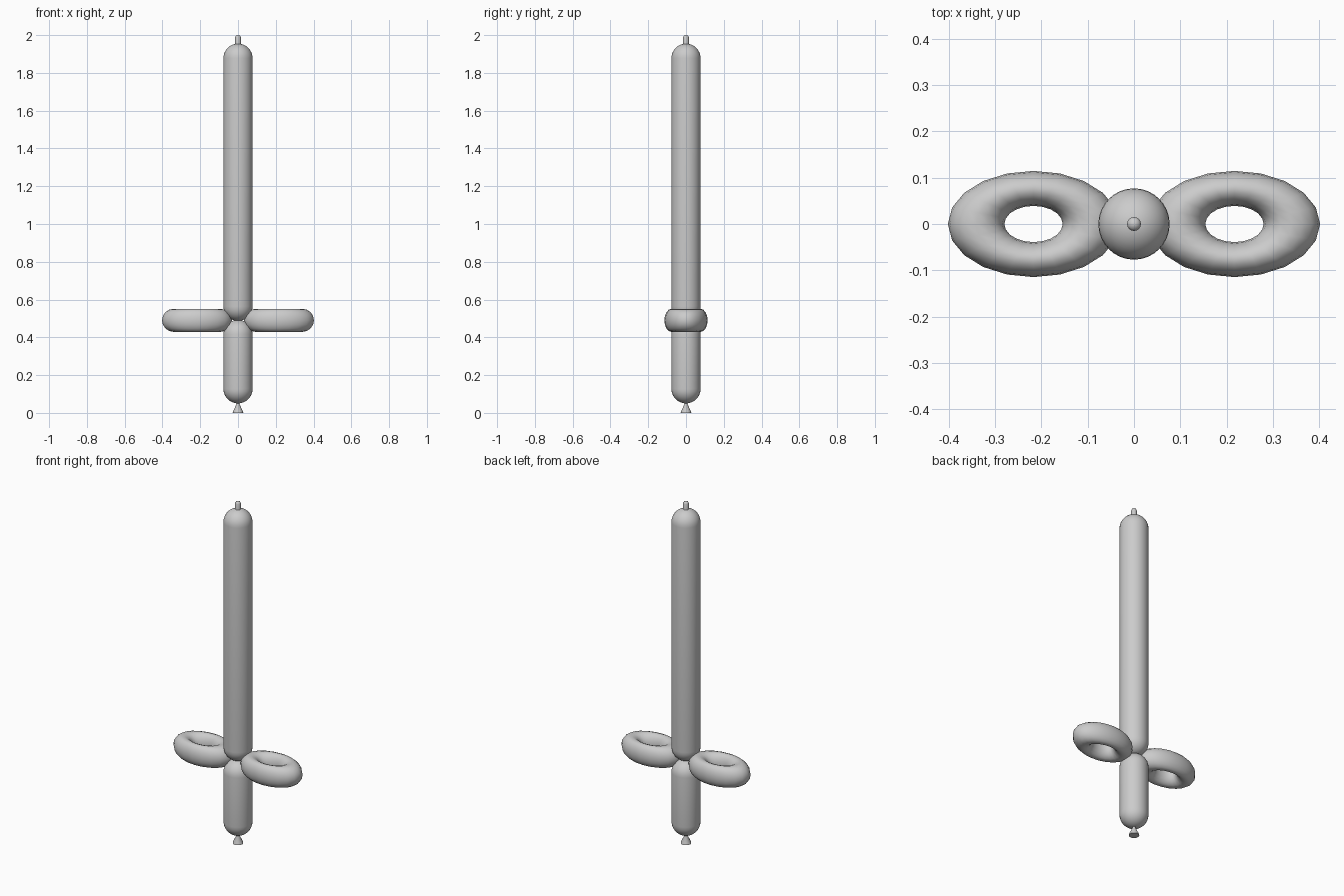
import bpy, math

if "Cube" in bpy.data.objects:
    bpy.data.objects.remove(bpy.data.objects["Cube"])

mat = bpy.data.materials.new("light grey rubber")
mat.diffuse_color = (0.6, 0.6, 0.6, 1)
mat.use_nodes = True
mat.node_tree.nodes["Principled BSDF"].inputs["Base Color"].default_value = mat.diffuse_color


def finish(ob, name):
    ob.name = name
    ob.data.materials.append(mat)
    bpy.context.view_layer.objects.active = ob
    ob.select_set(True)
    bpy.ops.object.shade_smooth_by_angle(angle=math.radians(50))
    ob.select_set(False)


def lathe(name, profile, n=32):
    """Revolve (radius, z) points around z; zero radius closes to a pole."""
    verts, rings, faces = [], [], []
    for r, z in profile:
        k = 1 if r < 1e-6 else n
        rings.append(range(len(verts), len(verts) + k))
        for i in range(k):
            a = 2 * math.pi * i / n
            verts.append((r * math.cos(a), r * math.sin(a), z))
    for lo, hi in zip(rings, rings[1:]):
        for i in range(n):
            j = (i + 1) % n
            f = [lo[i % len(lo)], lo[j % len(lo)], hi[j % len(hi)], hi[i % len(hi)]]
            faces.append(list(dict.fromkeys(f)))
    me = bpy.data.meshes.new(name)
    me.from_pydata(verts, [], faces)
    ob = bpy.data.objects.new(name, me)
    bpy.context.collection.objects.link(ob)
    finish(ob, name)


def capsule(r, z0, z1, steps=8):
    """Profile of a tube with round ends."""
    arc = [math.pi / 2 * i / steps for i in range(steps + 1)]
    low = [(r * math.sin(a), z0 + r * (1 - math.cos(a))) for a in arc]
    return low + [(p, z0 + z1 - z) for p, z in reversed(low)]


# long blade and short handle, pinched together at the guard
lathe("blade", capsule(0.077, 0.487, 1.955))
lathe("handle", capsule(0.077, 0.05, 0.493))

# uninflated tip
lathe("tip", [(0, 1.94), (0.015, 1.94), (0.015, 1.988), (0.011, 1.996), (0, 2.0)], 16)

# flared knot at the bottom
lathe("knot", [(0, 0), (0.028, 0), (0.026, 0.008), (0.009, 0.045), (0.009, 0.06), (0, 0.06)], 16)

# two flattened loops forming the guard
for side, label in ((-1, "left"), (1, "right")):
    bpy.ops.mesh.primitive_torus_add(major_radius=0.124, minor_radius=0.061,
                                     major_segments=20, minor_segments=16,
                                     location=(side * 0.217, 0, 0.49))
    loop = bpy.context.object
    loop.scale.y = 0.62
    finish(loop, "guard_loop_" + label)
